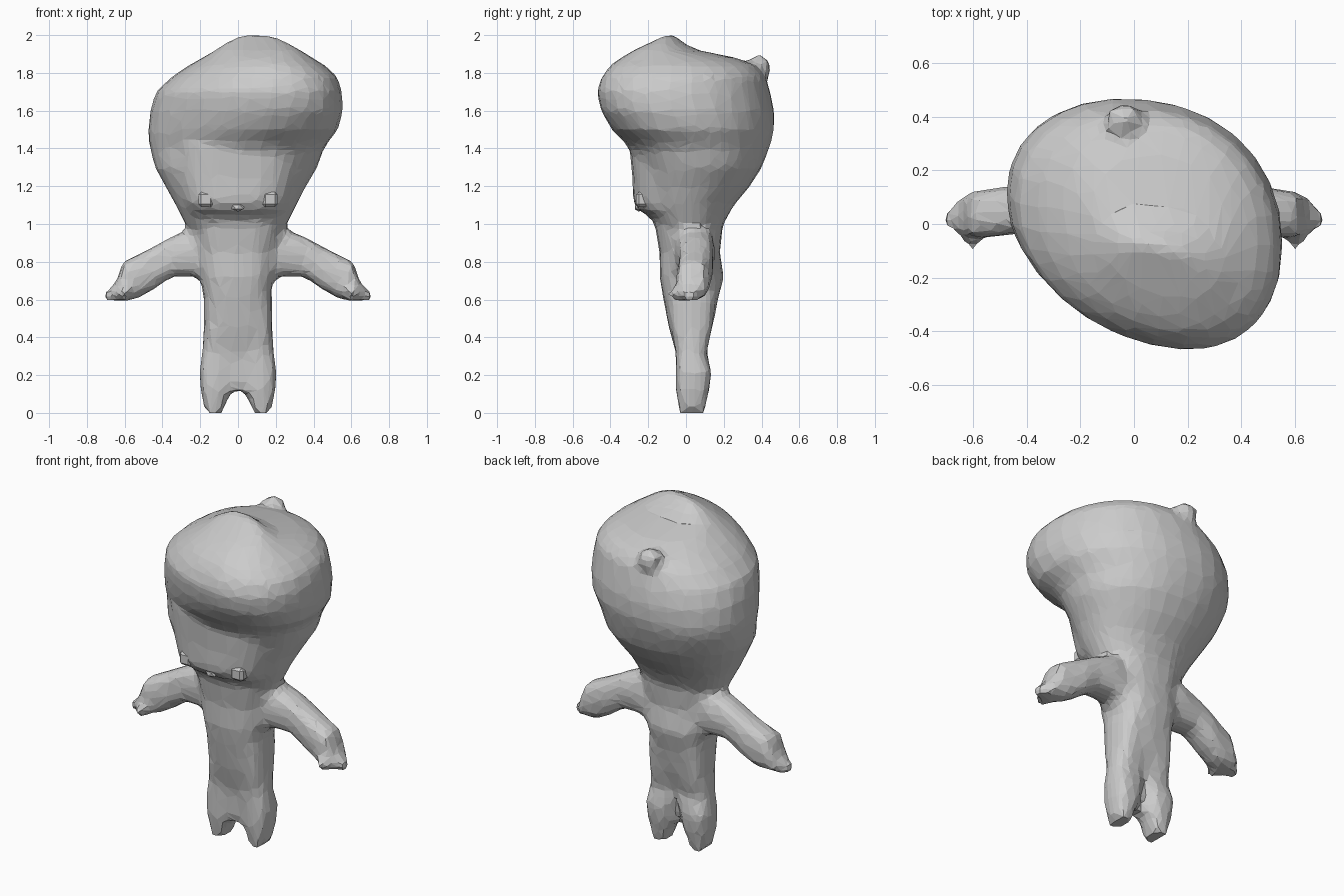
import bpy, bmesh
from math import sin, cos, pi, copysign
from mathutils import Matrix, Vector

cube = bpy.data.objects.get("Cube")
if cube:
    bpy.data.objects.remove(cube)

grey = bpy.data.materials.new("clay grey")
grey.use_nodes = True
colour = (0.6, 0.6, 0.6, 1)
grey.diffuse_color = colour
grey.node_tree.nodes["Principled BSDF"].inputs["Base Color"].default_value = colour


def loft(bm, sections, place, sides=20, power=0.85):
    """Skin rounded rings; each section is (position, u0, u1, v0, v1)."""
    rings = []
    for t, u0, u1, v0, v1 in sections:
        ring = []
        for i in range(sides):
            a = 2 * pi * i / sides
            c, s = cos(a), sin(a)
            u = (u0 + u1) / 2 + (u1 - u0) / 2 * copysign(abs(c) ** power, c)
            v = (v0 + v1) / 2 + (v1 - v0) / 2 * copysign(abs(s) ** power, s)
            ring.append(bm.verts.new(place(t, u, v)))
        rings.append(ring)
    faces = [bm.faces.new(rings[0]), bm.faces.new(rings[-1])]
    for a, b in zip(rings, rings[1:]):
        for i in range(sides):
            j = (i + 1) % sides
            faces.append(bm.faces.new((a[i], a[j], b[j], b[i])))
    bmesh.ops.recalc_face_normals(bm, faces=faces)


def ball(bm, centre, radii, detail=1):
    m = Matrix.Translation(Vector(centre)) @ Matrix.Diagonal((*radii, 1))
    bmesh.ops.create_icosphere(bm, subdivisions=detail, radius=1, matrix=m)


def finish(bm, name):
    mesh = bpy.data.meshes.new(name)
    bm.to_mesh(mesh)
    bm.free()
    mesh.materials.append(grey)
    ob = bpy.data.objects.new(name, mesh)
    bpy.context.collection.objects.link(ob)
    return ob


def upright(z, x, y):
    return (x, y, z)


def swept(z, x, y):
    """Push the fringe forward on the left and back on the right."""
    ramp = min(max((z - 1.3) / 0.25, 0), 1)
    return (x, 0.98 * y - 0.25 * ramp * (0.7 - 0.6 * y) * (x - 0.07), z)


# One fused skin: head with swept hair, torso, legs and arms
bm = bmesh.new()
loft(bm, [
    (0.92, -.22, .21, -.13, .18),
    (1.00, -.28, .26, -.17, .20),
    (1.10, -.33, .31, -.24, .26),
    (1.20, -.385, .36, -.27, .345),
    (1.30, -.44, .42, -.285, .41),
    (1.40, -.465, .455, -.31, .445),
    (1.45, -.475, .49, -.35, .46),
    (1.50, -.475, .53, -.395, .47),
    (1.60, -.465, .555, -.445, .47),
    (1.70, -.435, .55, -.465, .45),
    (1.78, -.35, .525, -.435, .43),
    (1.84, -.26, .46, -.39, .38),
    (1.88, -.19, .395, -.335, .27),
    (1.92, -.12, .33, -.265, .07),
    (1.96, -.06, .26, -.18, -.02),
    (2.00, .02, .17, -.10, -.06),
], swept, sides=28, power=0.93)

# Flat face and jaw
loft(bm, [
    (1.06, -.26, .25, -.24, .10),
    (1.12, -.29, .27, -.28, .10),
    (1.25, -.32, .31, -.285, .10),
    (1.42, -.33, .34, -.30, .10),
], upright, power=0.8)

# Small tuft at the back
ball(bm, (-.035, .385, 1.825), (.08, .075, .08))

# Torso, ending in the web between the legs
loft(bm, [
    (0.12, -.08, .08, -.045, .05),
    (0.30, -.15, .15, -.05, .09),
    (0.45, -.18, .17, -.09, .14),
    (0.60, -.18, .17, -.12, .17),
    (0.72, -.20, .19, -.14, .20),
    (0.85, -.21, .20, -.14, .18),
    (1.02, -.24, .24, -.17, .20),
], upright, power=0.75)

for side in (1, -1):
    # Leg
    loft(bm, [
        (0.00, .08, .175, -.035, .10),
        (0.06, .06, .185, -.045, .11),
        (0.13, .03, .20, -.055, .125),
        (0.22, .02, .205, -.055, .135),
        (0.32, -.02, .19, -.055, .11),
        (0.45, -.02, .18, -.08, .14),
        (0.60, -.02, .18, -.10, .16),
    ], lambda z, x, y: (side * x, y, z), sides=14, power=0.7)
    # Arm with flattened fingertip
    loft(bm, [
        (.10, .66, .93, -.07, .15),
        (.23, .72, .98, -.06, .155),
        (.35, .72, .935, -.04, .145),
        (.45, .65, .88, -.04, .145),
        (.54, .60, .835, -.05, .13),
        (.61, .595, .80, -.055, .12),
        (.645, .595, .69, -.04, .10),
        (.71, .595, .63, -.01, .04),
    ], lambda x, z, y: (side * x, y, z), sides=12, power=0.72)
    # Thumb
    m = Matrix.Translation((side * .605, -.055, .63)) @ Matrix.Rotation(pi / 2, 4, 'X')
    bmesh.ops.create_cone(bm, cap_ends=True, segments=6, radius1=.05,
                          radius2=.02, depth=.08, matrix=m)

body = finish(bm, "body")
skin = body.modifiers.new("fuse", 'REMESH')
skin.mode = 'VOXEL'
skin.voxel_size = 0.03
skin.use_smooth_shade = False
facets = body.modifiers.new("facets", 'DECIMATE')
facets.ratio = 0.2

# Eyes, as small raised blocks
for side, name in ((1, "left_eye"), (-1, "right_eye")):
    bm = bmesh.new()
    m = Matrix.Translation((side * .17, -.23, 1.13)) @ Matrix.Diagonal((.08, .07, .08, 1))
    bmesh.ops.create_cube(bm, size=1, matrix=m)
    bmesh.ops.bevel(bm, geom=bm.edges[:], offset=.015, segments=1, affect='EDGES')
    finish(bm, name)

# Nose
bm = bmesh.new()
ball(bm, (0, -.25, 1.09), (.04, .025, .025))
finish(bm, "nose")
